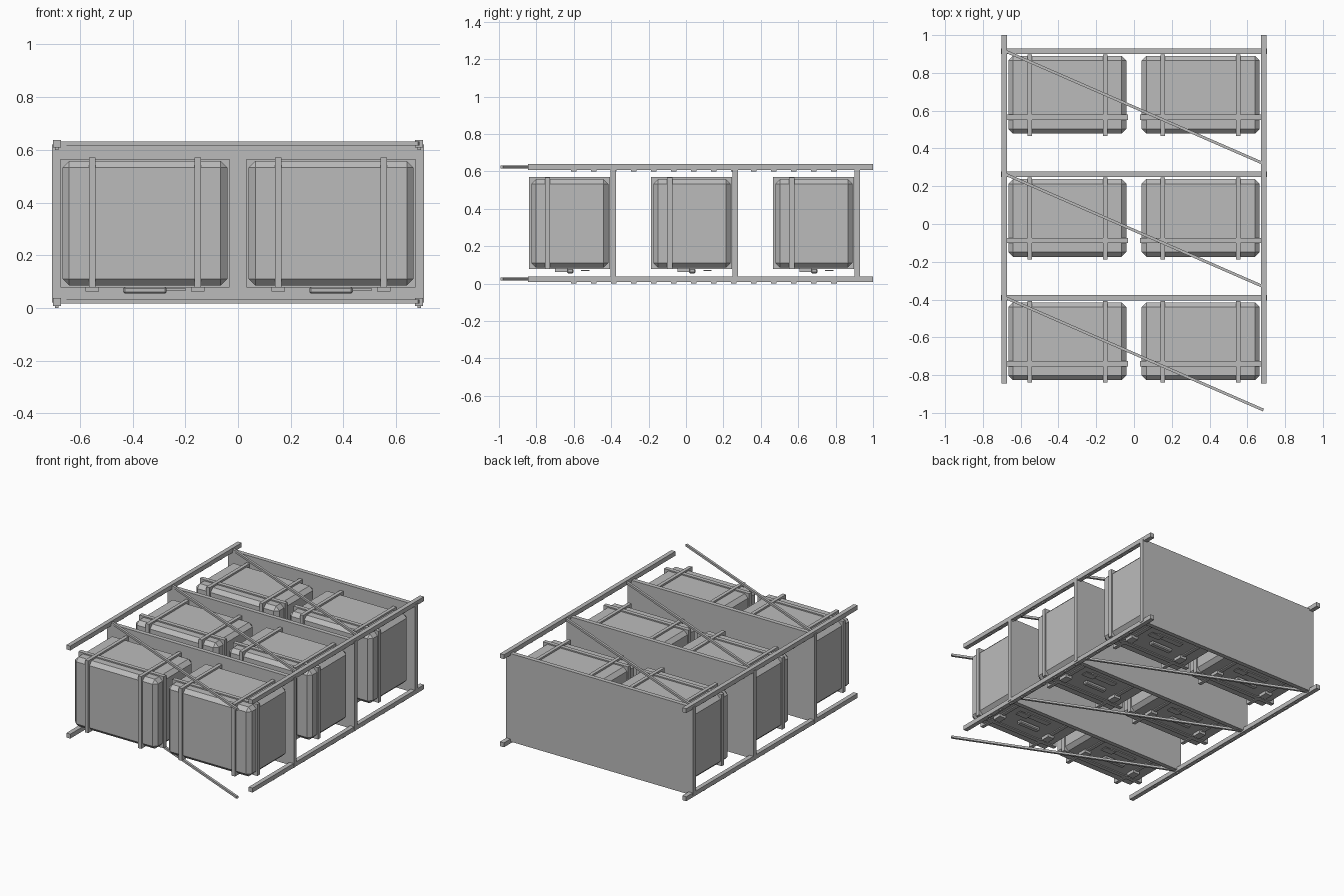
import bpy, bmesh, math
from mathutils import Matrix, Vector

if "Cube" in bpy.data.objects:
    bpy.data.objects.remove(bpy.data.objects["Cube"])

grey = bpy.data.materials.new("plain grey")
grey.diffuse_color = (0.5, 0.5, 0.5, 1)
grey.use_nodes = True
grey.node_tree.nodes["Principled BSDF"].inputs["Base Color"].default_value = grey.diffuse_color


def box(name, x, y, z, bevel=0.0):
    """Box from (min, max) ranges, with optional chamfered edges."""
    bm = bmesh.new()
    size = [b - a for a, b in (x, y, z)]
    mid = [(a + b) / 2 for a, b in (x, y, z)]
    bmesh.ops.create_cube(bm, size=1, matrix=Matrix.Diagonal((*size, 1)))
    if bevel:
        bmesh.ops.bevel(bm, geom=bm.edges[:], offset=bevel, segments=1,
                        affect='EDGES', profile=0.5)
    me = bpy.data.meshes.new(name)
    bm.to_mesh(me)
    bm.free()
    me.materials.append(grey)
    ob = bpy.data.objects.new(name, me)
    ob.location = mid
    bpy.context.collection.objects.link(ob)
    return ob


def around(c, w):
    return (c - w / 2, c + w / 2)


# four long corner posts with slots on the underside
for sx in (-1, 1):
    for z in (0.023, 0.623):
        box("post", around(sx * 0.687, 0.03), (-0.845, 1.0), around(z, 0.03))
        for i in range(14):
            box("post_slot", around(sx * 0.687, 0.014),
                around(-0.6 + i * 0.107, 0.03), (z - 0.023, z - 0.014))

for y in (-0.39, 0.263, 0.915):
    # shelf panel
    box("shelf", (-0.705, 0.705), around(y, 0.03), (0.02, 0.62))
    # diagonal braces on both faces of the rack
    a, b = Vector((-0.68, y)), Vector((0.685, y - 0.595))
    d = b - a
    for z in (0.024, 0.624):
        brace = box("brace", around(0, d.length), around(0, 0.015), around(0, 0.015))
        brace.location = (*((a + b) / 2), z)
        brace.rotation_euler.z = math.atan2(d.y, d.x)
    # two cases per shelf
    for cx in (-0.353, 0.353):
        top = y - 0.025
        box("case", around(cx, 0.625), (top - 0.412, top), (0.085, 0.558), 0.025)
        box("cross_strap", around(cx, 0.642), around(y - 0.35, 0.028), (0.078, 0.566))
        for s in (-1, 1):
            sx = cx + s * 0.2
            box("strap", around(sx, 0.024), (top - 0.425, top + 0.008), (0.078, 0.57))
            box("buckle", around(sx, 0.05), around(y - 0.277, 0.065), (0.062, 0.083))
        # handle and tag on the underside
        box("handle", around(cx, 0.165), around(y - 0.23, 0.036), (0.055, 0.08), 0.006)
        box("tag", (cx + 0.07, cx + 0.155), around(y - 0.148, 0.045), (0.066, 0.073))
        box("tag_strip", around(cx, 0.2), around(y - 0.148, 0.04), (0.078, 0.086))
